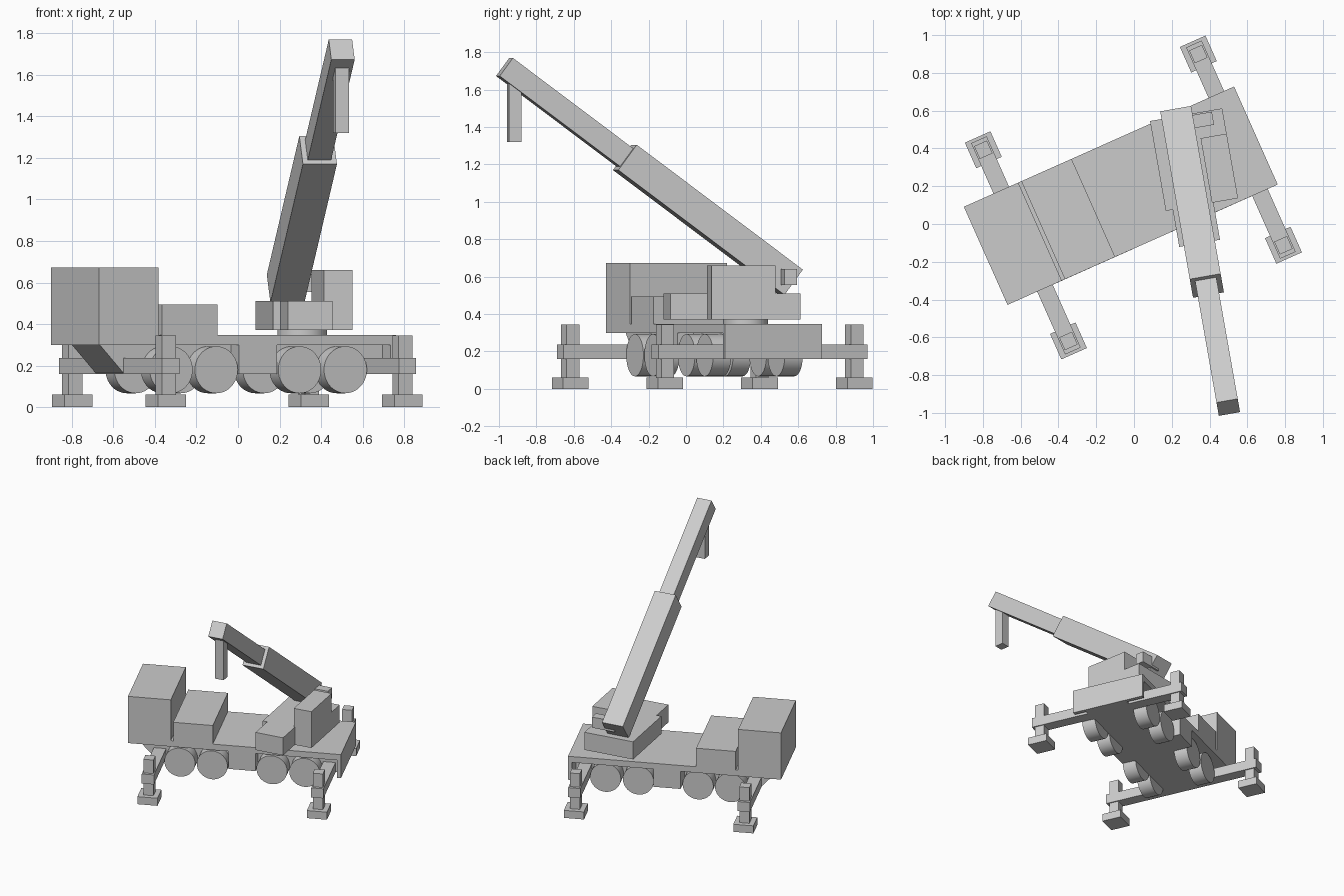
import bpy, bmesh
from math import radians
from mathutils import Matrix, Vector

if "Cube" in bpy.data.objects:
    bpy.data.objects.remove(bpy.data.objects["Cube"])

# Two frames: truck (x = towards the rear, y = across) and crane (x = boom heading, y = across)
TRUCK = Matrix.Translation((-0.07, 0.15, 0)) @ Matrix.Rotation(radians(24), 4, 'Z')
CRANE = Matrix.Rotation(radians(-80), 4, 'Z')


def finish(name, bm, frame):
    bmesh.ops.recalc_face_normals(bm, faces=bm.faces)
    mesh = bpy.data.meshes.new(name)
    bm.to_mesh(mesh)
    bm.free()
    ob = bpy.data.objects.new(name, mesh)
    bpy.context.collection.objects.link(ob)
    ob.matrix_world = frame
    return ob


def box(name, frame, x, y, z):
    """Box spanning the given (min, max) ranges in a frame."""
    lo, hi = Vector((x[0], y[0], z[0])), Vector((x[1], y[1], z[1]))
    bm = bmesh.new()
    bmesh.ops.create_cube(bm, size=1, matrix=Matrix.Translation((lo + hi) / 2)
                          @ Matrix.Diagonal((*(hi - lo), 1)))
    return finish(name, bm, frame)


def cylinder(name, frame, radius, depth, segments=40):
    bm = bmesh.new()
    bmesh.ops.create_cone(bm, cap_ends=True, segments=segments,
                          radius1=radius, radius2=radius, depth=depth)
    for f in bm.faces:
        f.smooth = len(f.verts) == 4
    for e in bm.edges:
        e.smooth = all(len(f.verts) == 4 for f in e.link_faces)
    return finish(name, bm, frame)


def extruded_profile(name, frame, points, y):
    """Side profile in x/z, extruded between two y values."""
    bm = bmesh.new()
    face = bm.faces.new([bm.verts.new((px, y[0], pz)) for px, pz in points])
    new = bmesh.ops.extrude_face_region(bm, geom=[face])['geom']
    verts = [g for g in new if isinstance(g, bmesh.types.BMVert)]
    bmesh.ops.translate(bm, vec=(0, y[1] - y[0], 0), verts=verts)
    return finish(name, bm, frame)


def around(c, half):
    return (c - half, c + half)


# Chassis
W = (-0.284, 0.284)
box("deck", TRUCK, (-0.468, 0.783), W, (0.30, 0.347))
extruded_profile("main_frame", TRUCK,
                 [(-0.738, 0.302), (0.76, 0.302), (0.76, 0.16), (-0.607, 0.16)], (-0.19, 0.14))
box("side_locker", TRUCK, (-0.045, 0.155), W, (0.16, 0.302))
box("rear_plate", TRUCK, (0.754, 0.783), W, (0.16, 0.347))

# Driver cab and engine cover
box("driver_cab", TRUCK, (-0.783, -0.468), W, (0.30, 0.672))
box("engine_cover", TRUCK, (-0.45, -0.159), W, (0.34, 0.495))

# Wheels, four axles
for i, u in enumerate((-0.402, -0.164, 0.275, 0.516), 1):
    for side, v in (("right", -0.232), ("left", 0.187)):
        cylinder(f"wheel_{side}_{i}", TRUCK @ Matrix.Translation((u, v, 0.18))
                 @ Matrix.Rotation(radians(90), 4, 'X'), 0.113, 0.105)

# Outriggers: cross beam, then a jack and foot at each end
for place, u in (("front", -0.566), ("rear", 0.68)):
    box(f"outrigger_beam_{place}", TRUCK, around(u, 0.045), (-0.648, 0.576), (0.16, 0.236))
    for side, v in (("right", -0.59), ("left", 0.518)):
        box(f"jack_{place}_{side}", TRUCK, around(u, 0.037), around(v, 0.037), (0.05, 0.344))
        box(f"foot_{place}_{side}", TRUCK, around(u, 0.074), around(v, 0.074), (0, 0.06))

# Turntable and rotating upper body
cylinder("turntable", CRANE @ Matrix.Translation((-0.26, 0.36, 0.355)), 0.12, 0.04)
box("upper_body", CRANE, (-0.522, -0.039), (0.178, 0.566), (0.371, 0.511))
box("upper_body_nose", CRANE, (-0.05, 0.161), (0.215, 0.434), (0.371, 0.511))
box("operator_cabin", CRANE, (-0.386, -0.039), (0.426, 0.566), (0.50, 0.66))
box("boom_pivot", CRANE, (-0.514, -0.444), (0.33, 0.509), (0.555, 0.64))

# Telescopic boom and hanging hook block
BOOM = (CRANE @ Matrix.Translation((-0.513, 0.323, 0.57))
        @ Matrix.Rotation(radians(-36.5), 4, 'Y'))
box("boom_outer", BOOM, (0, 1.122), around(0, 0.083), around(0, 0.084))
box("boom_inner", BOOM, (0.9, 1.935), around(0, 0.057), around(0, 0.06))
box("hook_block", CRANE, around(0.99, 0.034), around(0.329, 0.034), (1.32, 1.64))
